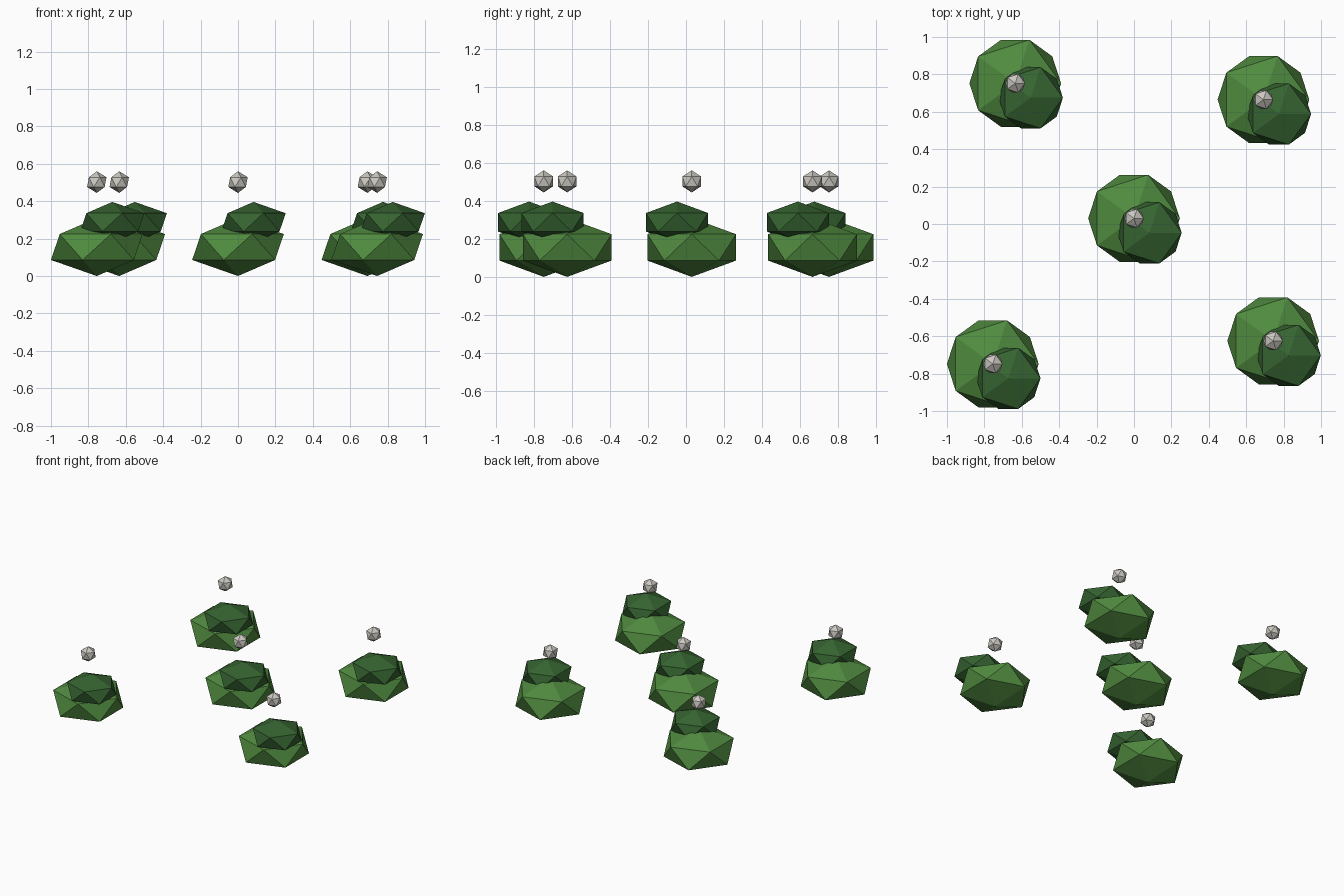
import bpy

cube = bpy.data.objects.get("Cube")
if cube:
    bpy.data.objects.remove(cube, do_unlink=True)


def make_material(name, colour):
    mat = bpy.data.materials.new(name)
    mat.use_nodes = True
    mat.diffuse_color = (*colour, 1)
    for node in mat.node_tree.nodes:
        if node.type == 'BSDF_PRINCIPLED':
            node.inputs["Base Color"].default_value = (*colour, 1)
    return mat


leaf_green = make_material("leaf_green", (0.08, 0.255, 0.05))
dark_green = make_material("dark_green", (0.036, 0.125, 0.03))
pale_grey = make_material("pale_grey", (0.6, 0.58, 0.53))


def icosahedron(name, location, radius, height, mat):
    """Flat-shaded icosahedron with its own half height."""
    bpy.ops.mesh.primitive_ico_sphere_add(subdivisions=1, radius=1, location=location)
    ob = bpy.context.object
    ob.name = name
    ob.scale = (radius, radius, height)
    bpy.ops.object.transform_apply(location=False, rotation=False, scale=True)
    ob.data.materials.append(mat)
    return ob


# Five shrubs: a wide clump, a smaller offset clump and a floating berry
SHRUBS = {
    "centre": (0, 0.03),
    "back_right": (-0.635, 0.752),
    "back_left": (0.692, 0.665),
    "front_right": (-0.755, -0.748),
    "front_left": (0.744, -0.625),
}
for place, (x, y) in SHRUBS.items():
    icosahedron(f"lower_foliage_{place}", (x, y, 0.155), 0.274, 0.155, leaf_green)
    icosahedron(f"upper_foliage_{place}", (x + 0.083, y - 0.077, 0.287), 0.192, 0.109, dark_green)
    icosahedron(f"berry_{place}", (x, y, 0.502), 0.058, 0.058, pale_grey)
